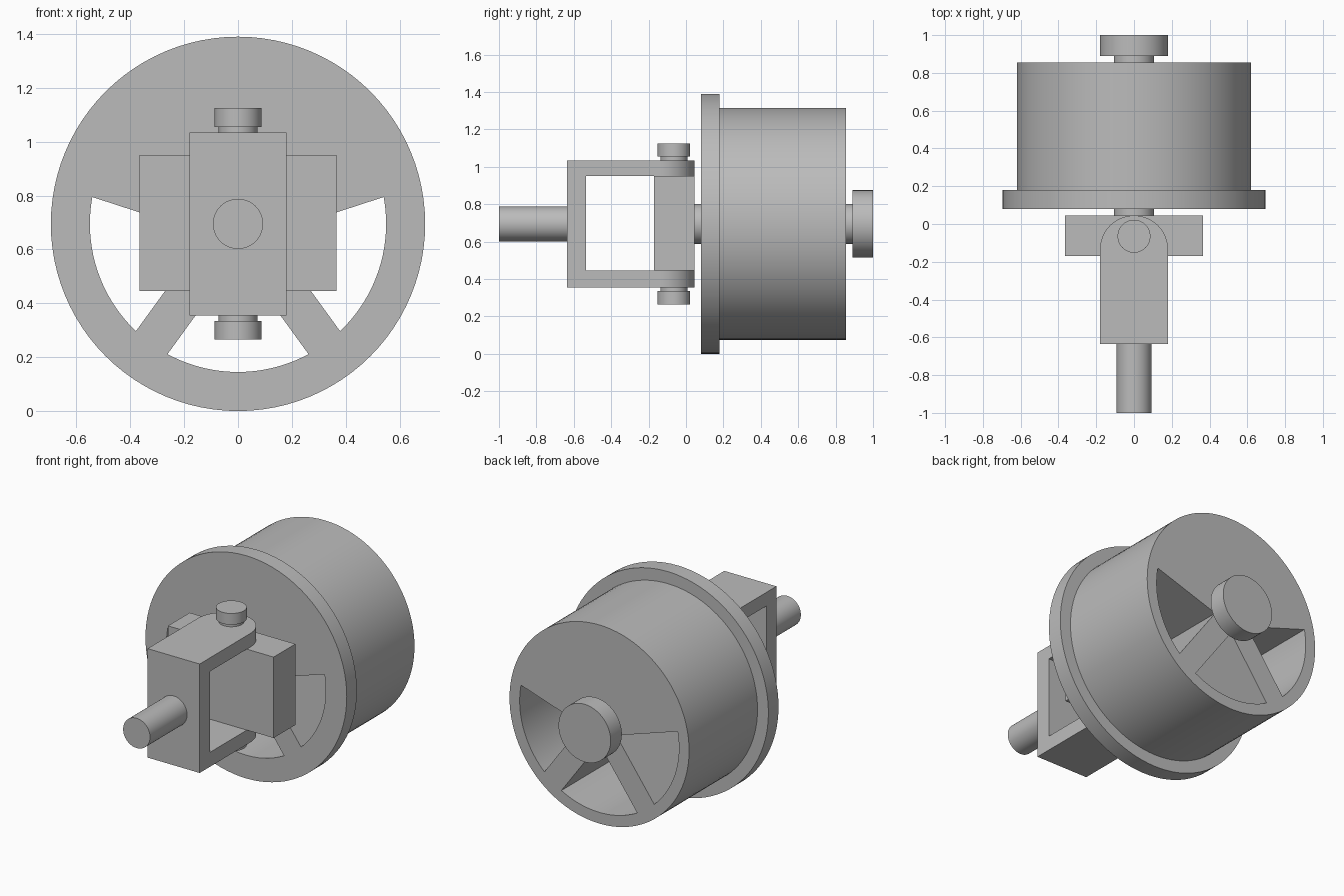
import bpy
import bmesh
from math import sin, cos, pi, asin, radians
from mathutils import Matrix, Vector

cube = bpy.data.objects.get("Cube")
if cube:
    bpy.data.objects.remove(cube, do_unlink=True)

AXIS_Z = 0.695   # height of the wheel axis
PIN_Y = -0.065   # position of the hinge pin

grey = bpy.data.materials.new("plain grey")
grey.use_nodes = True
grey.diffuse_color = (0.5, 0.5, 0.5, 1)
grey.node_tree.nodes["Principled BSDF"].inputs["Base Color"].default_value = (0.5, 0.5, 0.5, 1)

# Turns local z into world y and local y into world z
ALONG_Y = Matrix(((1, 0, 0, 0), (0, 0, 1, 0), (0, 1, 0, AXIS_Z), (0, 0, 0, 1)))
UPRIGHT = Matrix.Identity(4)


def finish(name, bm, frame):
    bm.transform(frame)
    bmesh.ops.recalc_face_normals(bm, faces=bm.faces)
    mesh = bpy.data.meshes.new(name)
    bm.to_mesh(mesh)
    bm.free()
    mesh.materials.append(grey)
    ob = bpy.data.objects.new(name, mesh)
    bpy.context.collection.objects.link(ob)
    return ob


def prism(name, points, low, high, frame=UPRIGHT):
    """Extrude a flat outline along local z."""
    bm = bmesh.new()
    face = bm.faces.new([bm.verts.new((x, y, low)) for x, y in points])
    ext = bmesh.ops.extrude_face_region(bm, geom=[face])
    verts = [v for v in ext["geom"] if isinstance(v, bmesh.types.BMVert)]
    bmesh.ops.translate(bm, verts=verts, vec=(0, 0, high - low))
    return finish(name, bm, frame)


def lathe(name, profile, frame, steps=96):
    """Turn a (radius, height) profile about local z, with flat end caps."""
    bm = bmesh.new()
    rings = [[bm.verts.new((r * cos(2 * pi * i / steps), r * sin(2 * pi * i / steps), h))
              for i in range(steps)] for r, h in profile]
    for a, b in zip(rings, rings[1:]):
        for i in range(steps):
            j = (i + 1) % steps
            bm.faces.new((a[i], a[j], b[j], b[i]))
    bm.faces.new(rings[0])
    bm.faces.new(rings[-1])
    return finish(name, bm, frame)


def rect(x0, x1, y0, y1):
    return [(x0, y0), (x1, y0), (x1, y1), (x0, y1)]


def cut(ob, cutters):
    """Subtract the cutters and remove them."""
    for c in cutters:
        mod = ob.modifiers.new("cut", "BOOLEAN")
        mod.operation = "DIFFERENCE"
        mod.solver = "EXACT"
        mod.object = c
    bpy.context.view_layer.update()
    graph = bpy.context.evaluated_depsgraph_get()
    mesh = bpy.data.meshes.new_from_object(ob.evaluated_get(graph))
    ob.modifiers.clear()
    ob.data = mesh
    for c in cutters:
        bpy.data.objects.remove(c, do_unlink=True)


# Flanged wheel with five full-depth spokes
wheel = lathe("flanged_wheel", [(0.695, 0.08), (0.695, 0.18), (0.62, 0.18), (0.62, 0.855)], ALONG_Y)
half, inner, count = 0.0725, 0.55, 5
windows = []
for k in range(count):
    start = pi / 2 + k * 2 * pi / count
    middle = start + pi / count
    apex = half / sin(pi / count)
    trim = asin(half / inner)
    outline = [(apex * cos(middle), apex * sin(middle))]
    for i in range(21):
        a = start + trim + (2 * pi / count - 2 * trim) * i / 20
        outline.append((inner * cos(a), inner * sin(a)))
    windows.append(prism("window_cutter", outline, 0, 1, ALONG_Y))
cut(wheel, windows)

# Axle with its retaining cap
axle = lathe("axle", [(0.107, 0.03), (0.107, 0.89), (0.18, 0.89), (0.18, 1)], ALONG_Y)

# Pivot block held by the fork
block = prism("pivot_block", rect(-0.365, 0.365, -0.17, 0.045), 0.445, 0.95)

# Fork with rounded arm ends
width, bend = 0.18, -0.135
plan = [(-width, -0.635), (width, -0.635)]
plan += [(width * cos(pi * i / 32), bend + width * sin(pi * i / 32)) for i in range(33)]
fork = prism("fork", plan, 0.355, 1.035)
cut(fork, [prism("gap_cutter", rect(-0.5, 0.5, -0.535, 0.5), 0.445, 0.95)])

# Fork stem
stem = lathe("fork_stem", [(0.093, -1), (0.093, -0.635)], ALONG_Y, 64)

# Hinge pin with a head at each end
half_pin = [(0.087, 0.43), (0.087, 0.36), (0.072, 0.36)]
pin_profile = [(r, -h) for r, h in half_pin] + [(r, h) for r, h in reversed(half_pin)]
pin = lathe("hinge_pin", pin_profile, Matrix.Translation(Vector((0, PIN_Y, AXIS_Z))), 64)

# Smooth round walls, keep corners sharp
bpy.ops.object.select_all(action="DESELECT")
for ob in (wheel, axle, block, fork, stem, pin):
    ob.select_set(True)
    bpy.context.view_layer.objects.active = ob
bpy.ops.object.shade_smooth_by_angle(angle=radians(30))
